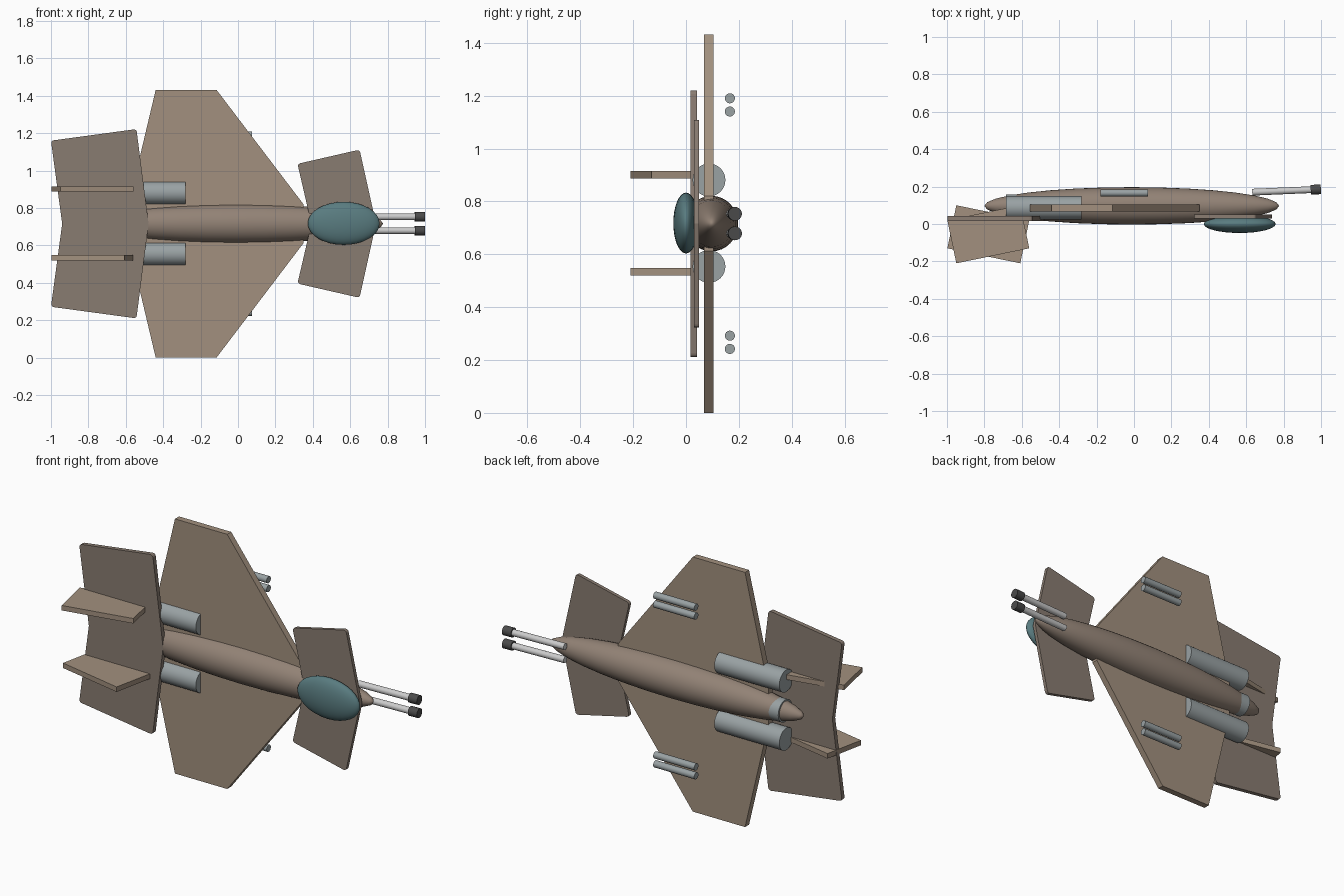
import bpy, bmesh, math
from mathutils import Vector

if "Cube" in bpy.data.objects:
    bpy.data.objects.remove(bpy.data.objects["Cube"])

MID = 0.716  # height of the long axis; the model is mirrored above and below it


def mat(name, r, g, b):
    m = bpy.data.materials.new(name)
    m.diffuse_color = (r, g, b, 1)
    m.use_nodes = True
    m.node_tree.nodes["Principled BSDF"].inputs["Base Color"].default_value = m.diffuse_color
    return m


TAN = mat("tan_hull", 0.36, 0.28, 0.21)
BROWN = mat("brown_plate", 0.25, 0.20, 0.165)
HULL = mat("body_brown", 0.29, 0.225, 0.18)
TEAL = mat("canopy_teal", 0.10, 0.20, 0.215)
STEEL = mat("engine_steel", 0.32, 0.36, 0.37)
LIGHT = mat("barrel_light", 0.6, 0.6, 0.6)
DARK = mat("muzzle_dark", 0.07, 0.07, 0.07)


def plate(name, pts, lo, hi, axis, material, round_r=0.0):
    """Extrude an outline along y (points x,z) or along z (points x,y)."""
    bm = bmesh.new()
    place = (lambda a, b, c: (a, c, b)) if axis == 'Y' else (lambda a, b, c: (a, b, c))
    face = bm.faces.new([bm.verts.new(place(a, b, lo)) for a, b in pts])
    ext = bmesh.ops.extrude_face_region(bm, geom=[face])
    top = [v for v in ext['geom'] if isinstance(v, bmesh.types.BMVert)]
    bmesh.ops.translate(bm, verts=top, vec=place(0, 0, hi - lo))
    if round_r:
        k = 1 if axis == 'Y' else 2
        edges = [e for e in bm.edges if abs(e.verts[0].co[k] - e.verts[1].co[k]) > 1e-4
                 and abs(e.verts[0].co.z - MID) > 0.05]
        bmesh.ops.bevel(bm, geom=edges, offset=round_r, segments=3, profile=0.5, affect='EDGES')
    bmesh.ops.recalc_face_normals(bm, faces=bm.faces[:])
    me = bpy.data.meshes.new(name)
    bm.to_mesh(me)
    bm.free()
    ob = bpy.data.objects.new(name, me)
    bpy.context.collection.objects.link(ob)
    me.materials.append(material)
    return ob


def mirrored(half):
    return half + [(x, 2 * MID - z) for x, z in reversed(half)
                   if abs(z - MID) > 1e-4]


def ellipsoid(name, loc, radii, material):
    # poles lie along the long x axis
    bpy.ops.mesh.primitive_uv_sphere_add(segments=32, ring_count=16, radius=1, location=loc,
                                         rotation=(0, math.pi / 2, 0))
    ob = bpy.context.object
    ob.scale = (radii[2], radii[1], radii[0])
    ob.name = name
    ob.data.materials.append(material)
    bpy.ops.object.shade_smooth()
    return ob


def rod(name, a, b, r, material):
    a, b = Vector(a), Vector(b)
    bpy.ops.mesh.primitive_cylinder_add(vertices=32, radius=r, depth=(b - a).length,
                                        location=(a + b) / 2)
    ob = bpy.context.object
    ob.rotation_euler = (b - a).to_track_quat('Z', 'Y').to_euler()
    ob.name = name
    ob.data.materials.append(material)
    bpy.ops.object.shade_smooth_by_angle(angle=math.radians(35))
    return ob


# Fuselage and canopy
ellipsoid("fuselage", (-0.012, 0.097, MID), (0.788, 0.1, 0.105), HULL)
ellipsoid("canopy", (0.565, 0.0, MID + 0.002), (0.192, 0.048, 0.115), TEAL)

# Main wing
plate("main_wing", mirrored([(-0.585, 0.82), (-0.44, 1.432), (-0.115, 1.432), (0.35, 0.82)]),
      0.068, 0.104, 'Y', TAN)

# Tail plane and front canards
plate("tail_plane", mirrored([(-0.94, MID), (-1.0, 1.16), (-0.543, 1.222), (-0.478, MID)]),
      0.017, 0.042, 'Y', BROWN, 0.015)
plate("canard_plane", mirrored([(0.392, MID), (0.318, 1.036), (0.65, 1.112), (0.738, MID)]),
      0.03, 0.05, 'Y', BROWN, 0.015)

# Twin fins, leaning opposite ways
plate("upper_fin", [(-0.95, -0.21), (-0.56, -0.13), (-0.608, 0.1), (-0.998, 0.02)],
      MID + 0.171, MID + 0.199, 'Z', TAN)
plate("lower_fin", [(-0.998, -0.13), (-0.608, -0.21), (-0.56, 0.02), (-0.95, 0.1)],
      MID - 0.196, MID - 0.168, 'Z', TAN)

# Engines: two beside the fuselage and one inside its tail
for label, dz in (("upper", 0.165), ("centre", 0), ("lower", -0.162)):
    y = 0.087 if dz else 0.097
    rod(label + "_engine", (-0.685, y, MID + dz), (-0.28, y, MID + dz), 0.062, STEEL)

for side, s in (("upper", 1), ("lower", -1)):
    # Paired guns behind the wing
    for i, dz in enumerate((0.424, 0.474)):
        z = MID + s * dz
        rod(f"{side}_wing_gun_{i + 1}", (-0.18, 0.166, z), (0.075, 0.166, z), 0.019, STEEL)
    # Nose cannon with dark muzzle
    z = MID + s * 0.037
    rod(side + "_nose_barrel", (0.632, 0.17, z), (0.96, 0.184, z), 0.018, LIGHT)
    rod(side + "_nose_muzzle", (0.945, 0.183, z), (0.999, 0.1855, z), 0.026, DARK)
